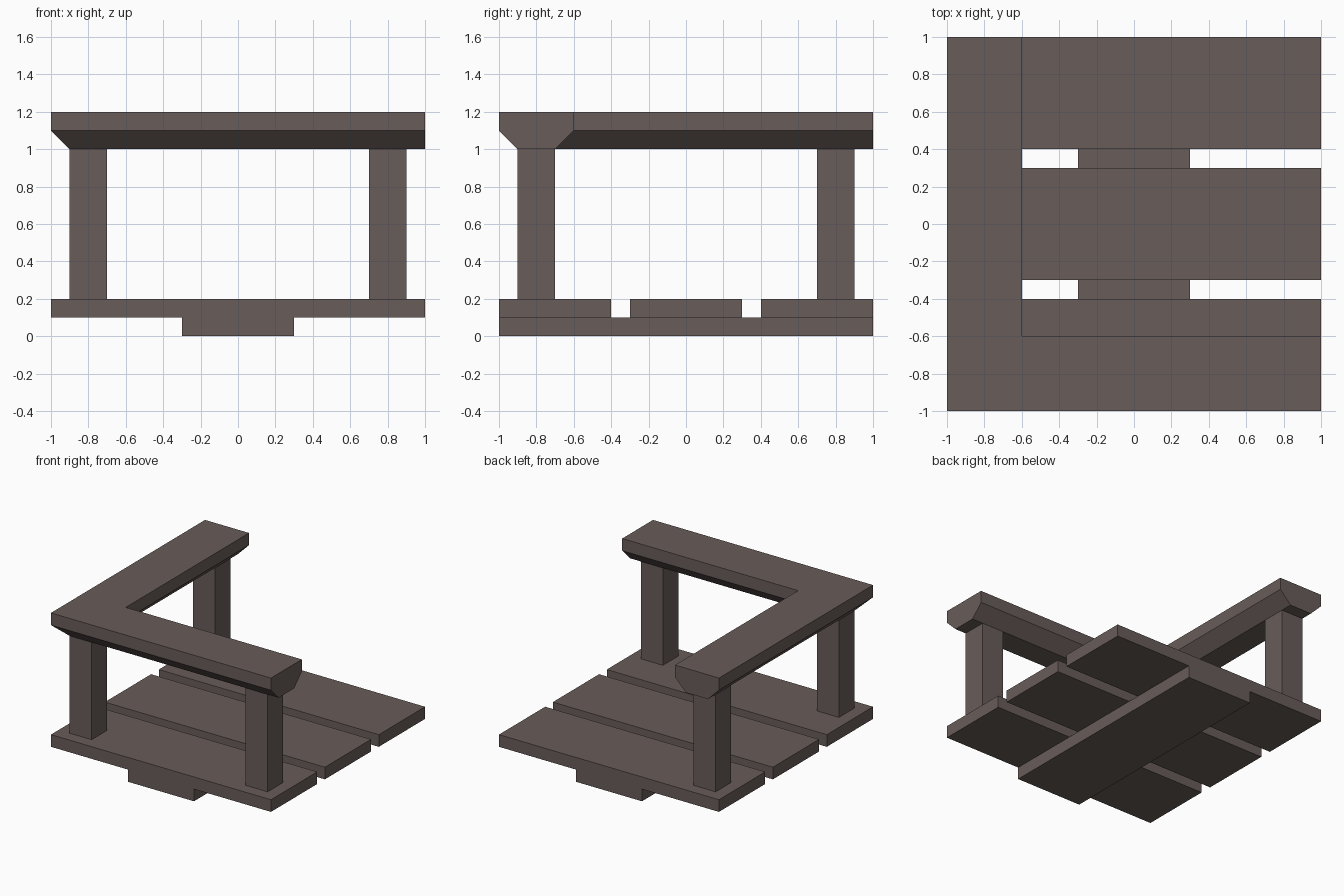
import bpy, bmesh

if "Cube" in bpy.data.objects:
    bpy.data.objects.remove(bpy.data.objects["Cube"])

wood = bpy.data.materials.new("dark_wood")
wood.diffuse_color = (0.14, 0.108, 0.1, 1)
wood.use_nodes = True
wood.node_tree.nodes["Principled BSDF"].inputs["Base Color"].default_value = wood.diffuse_color


def finish(name, bm):
    bmesh.ops.recalc_face_normals(bm, faces=bm.faces)
    mesh = bpy.data.meshes.new(name)
    bm.to_mesh(mesh)
    bm.free()
    mesh.materials.append(wood)
    obj = bpy.data.objects.new(name, mesh)
    bpy.context.collection.objects.link(obj)
    return obj


def box(name, center, size):
    bm = bmesh.new()
    bmesh.ops.create_cube(bm, size=1)
    bmesh.ops.scale(bm, vec=size, verts=bm.verts)
    bmesh.ops.translate(bm, vec=center, verts=bm.verts)
    return finish(name, bm)


# Support beam under the deck
box("support_beam", (0, 0, 0.05), (0.6, 2, 0.1))

# Deck planks
for name, y in (("front", -0.7), ("middle", 0), ("back", 0.7)):
    box(name + "_plank", (0, y, 0.15), (2, 0.6, 0.1))

# Railing posts
for name, x, y in (("corner", -0.8, -0.8), ("right", 0.8, -0.8), ("back", -0.8, 0.8)):
    box(name + "_post", (x, y, 0.6), (0.2, 0.2, 0.8))

# Mitred L-shaped handrail: (outward offset, z) profile swept round the corner
profile = [(-0.2, 1.2), (0.2, 1.2), (0.2, 1.1), (0.1, 1.0), (-0.1, 1.0), (-0.2, 1.1)]
bm = bmesh.new()
rings = [
    [bm.verts.new((-0.8 - o, 1, z)) for o, z in profile],
    [bm.verts.new((-0.8 - o, -0.8 - o, z)) for o, z in profile],
    [bm.verts.new((1, -0.8 - o, z)) for o, z in profile],
]
for a, b in zip(rings, rings[1:]):
    for i in range(len(profile)):
        j = (i + 1) % len(profile)
        bm.faces.new((a[i], a[j], b[j], b[i]))
bm.faces.new(rings[0])
bm.faces.new(rings[-1])
finish("handrail", bm)
